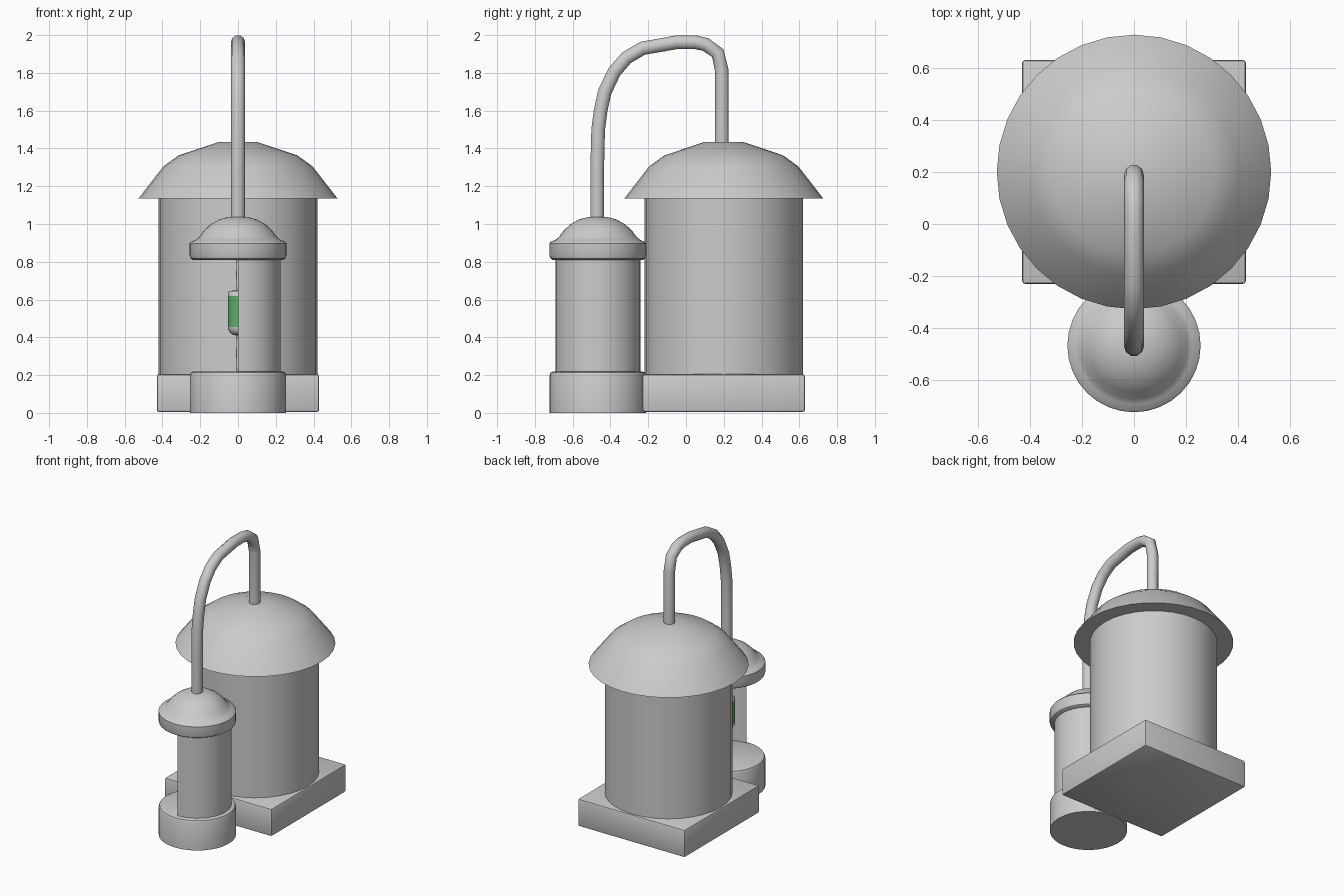
import bpy, bmesh
from math import pi, sin, cos, radians
from mathutils import Vector

if "Cube" in bpy.data.objects:
    bpy.data.objects.remove(bpy.data.objects["Cube"])


def finish(name, bm, angle=35, mat=None):
    bmesh.ops.remove_doubles(bm, verts=bm.verts, dist=1e-5)
    me = bpy.data.meshes.new(name)
    bm.to_mesh(me)
    bm.free()
    ob = bpy.data.objects.new(name, me)
    bpy.context.collection.objects.link(ob)
    if mat:
        me.materials.append(mat)
    bpy.ops.object.select_all(action='DESELECT')
    ob.select_set(True)
    bpy.context.view_layer.objects.active = ob
    bpy.ops.object.shade_smooth_by_angle(angle=radians(angle))
    return ob


def lathe(name, profile, y, segs=32, start=0.0, sweep=2 * pi, mat=None, angle=35):
    """Revolve (radius, z) points, listed bottom to top, about a vertical axis."""
    bm = bmesh.new()
    rings = []
    for i in range(segs + 1):
        a = start + sweep * i / segs
        rings.append([bm.verts.new((r * cos(a), y + r * sin(a), z)) for r, z in profile])
    for a, b in zip(rings, rings[1:]):
        for j in range(len(profile) - 1):
            bm.faces.new((a[j], b[j], b[j + 1], a[j + 1]))
    return finish(name, bm, angle, mat)


def tube(name, pts, radius, segs=12):
    """Round pipe through a list of points."""
    cu = bpy.data.curves.new(name, 'CURVE')
    cu.dimensions = '3D'
    cu.bevel_depth = radius
    cu.bevel_resolution = segs // 4
    cu.use_fill_caps = True
    sp = cu.splines.new('POLY')
    sp.points.add(len(pts) - 1)
    for p, co in zip(sp.points, pts):
        p.co = (*co, 1)
    sp.use_smooth = True
    ob = bpy.data.objects.new(name, cu)
    bpy.context.collection.objects.link(ob)
    return ob


BIG_Y, SMALL_Y = 0.2, -0.467

green = bpy.data.materials.new("green")
green.diffuse_color = (0.1, 0.42, 0.13, 1)
green.use_nodes = True
green.node_tree.nodes["Principled BSDF"].inputs["Base Color"].default_value = green.diffuse_color

# Square plinth under the tank
bm = bmesh.new()
bmesh.ops.create_cube(bm, size=1)
bmesh.ops.scale(bm, vec=Vector((0.86, 0.86, 0.2)), verts=bm.verts)
bmesh.ops.translate(bm, vec=Vector((0, BIG_Y, 0.105)), verts=bm.verts)
bmesh.ops.bevel(bm, geom=bm.edges[:], offset=0.012, segments=2, profile=0.5, affect='EDGES')
finish("tank_plinth", bm)

# Large tank and its domed lid
lathe("tank_body", [(0, 0.19), (0.42, 0.19), (0.42, 1.14), (0, 1.14)], BIG_Y)
lathe("tank_lid", [(0, 1.135), (0.527, 1.135), (0.395, 1.305), (0.315, 1.363),
                   (0.1, 1.435), (0, 1.435)], BIG_Y, angle=50)

# Small chamber: foot, half-round open wall, collared cap
lathe("chamber_foot", [(0, 0), (0.255, 0), (0.255, 0.2), (0.249, 0.214),
                       (0.235, 0.22), (0, 0.22)], SMALL_Y)
lathe("chamber_wall", [(0.225, 0.215), (0.225, 0.82)], SMALL_Y, 16, -pi / 2, pi)
lathe("chamber_cap", [(0, 0.81), (0.238, 0.81), (0.251, 0.818), (0.256, 0.832),
                      (0.256, 0.898), (0.25, 0.906), (0.225, 0.915), (0.205, 0.932),
                      (0.18, 0.966), (0.145, 0.998), (0.1, 1.024), (0.05, 1.037),
                      (0, 1.041)], SMALL_Y)

# Vial hanging inside the chamber
lathe("vial_glass", [(0.054, 0.455), (0.054, 0.62)], SMALL_Y, 20, mat=green)
lathe("vial_bottom", [(0, 0.41), (0.025, 0.412), (0.042, 0.425), (0.052, 0.44),
                      (0.054, 0.455)], SMALL_Y, 20)
lathe("vial_top", [(0.054, 0.62), (0.053, 0.635), (0.045, 0.646), (0, 0.648)], SMALL_Y, 20)
for name, z0, z1 in (("lower_wire", 0.215, 0.412), ("upper_wire", 0.645, 0.815)):
    tube(name, [(0, SMALL_Y, z0), (-0.003, SMALL_Y, (z0 + z1) / 2), (0, SMALL_Y, z1)], 0.007, 8)

# Arched pipe joining chamber and tank
arch = [(-0.47, 1.02), (-0.47, 1.3), (-0.465, 1.5), (-0.452, 1.6), (-0.43, 1.7),
        (-0.38, 1.805), (-0.315, 1.88), (-0.23, 1.93), (-0.05, 1.962), (0.05, 1.962),
        (0.105, 1.95), (0.168, 1.905), (0.19, 1.81), (0.19, 1.42)]
tube("arched_pipe", [(0, y, z) for y, z in arch], 0.038, 12)
